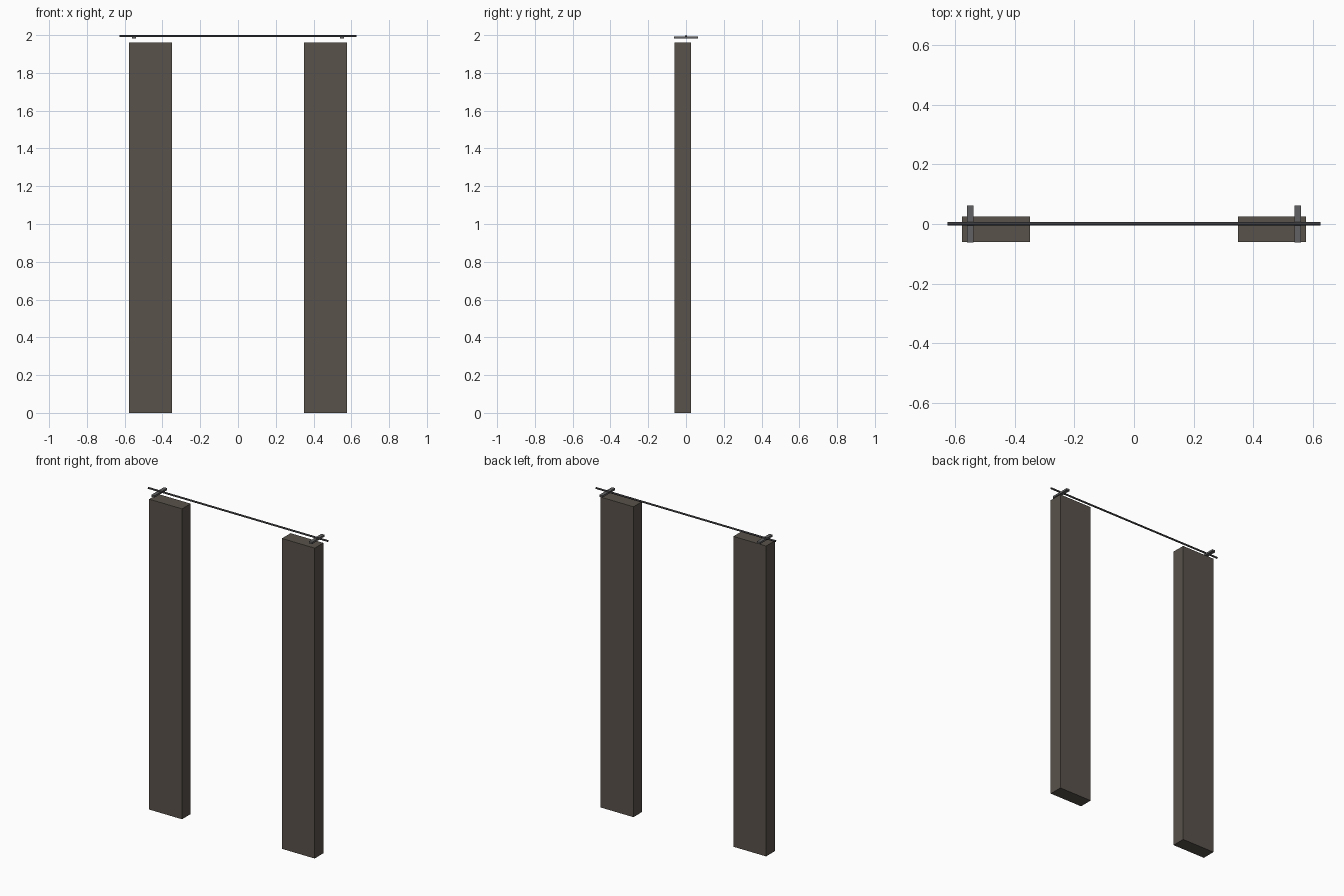
import bpy, math

if "Cube" in bpy.data.objects:
    bpy.data.objects.remove(bpy.data.objects["Cube"])


def material(name, rgb):
    m = bpy.data.materials.new(name)
    m.diffuse_color = (*rgb, 1)
    m.use_nodes = True
    m.node_tree.nodes["Principled BSDF"].inputs["Base Color"].default_value = m.diffuse_color
    return m


def box(name, lo, hi, mat):
    bpy.ops.mesh.primitive_cube_add(size=1, location=[(a + b) / 2 for a, b in zip(lo, hi)])
    ob = bpy.context.object
    ob.name = name
    ob.scale = [b - a for a, b in zip(lo, hi)]
    bpy.ops.object.transform_apply(location=False, rotation=False, scale=True)
    ob.data.materials.append(mat)
    return ob


fabric = material("fabric", (0.10, 0.085, 0.07))
metal = material("dark_metal", (0.045, 0.045, 0.05))
steel = material("bracket_metal", (0.12, 0.12, 0.125))

# Curtain panels and rod brackets on both sides
for side, s in (("left", -1), ("right", 1)):
    x0, x1 = sorted((s * 0.349, s * 0.578))
    box(side + "_curtain", (x0, -0.0605, 0), (x1, 0.026, 1.96), fabric)
    x0, x1 = sorted((s * 0.539, s * 0.561))
    box(side + "_bracket", (x0, -0.0625, 1.981), (x1, 0.0625, 1.993), steel)

# Curtain rod
bpy.ops.mesh.primitive_cylinder_add(vertices=12, radius=0.0055, depth=1.255,
                                    location=(0, 0.001, 1.9945),
                                    rotation=(0, math.pi / 2, 0))
rod = bpy.context.object
rod.name = "curtain_rod"
rod.data.materials.append(metal)
bpy.ops.object.shade_smooth_by_angle(angle=math.radians(40))
